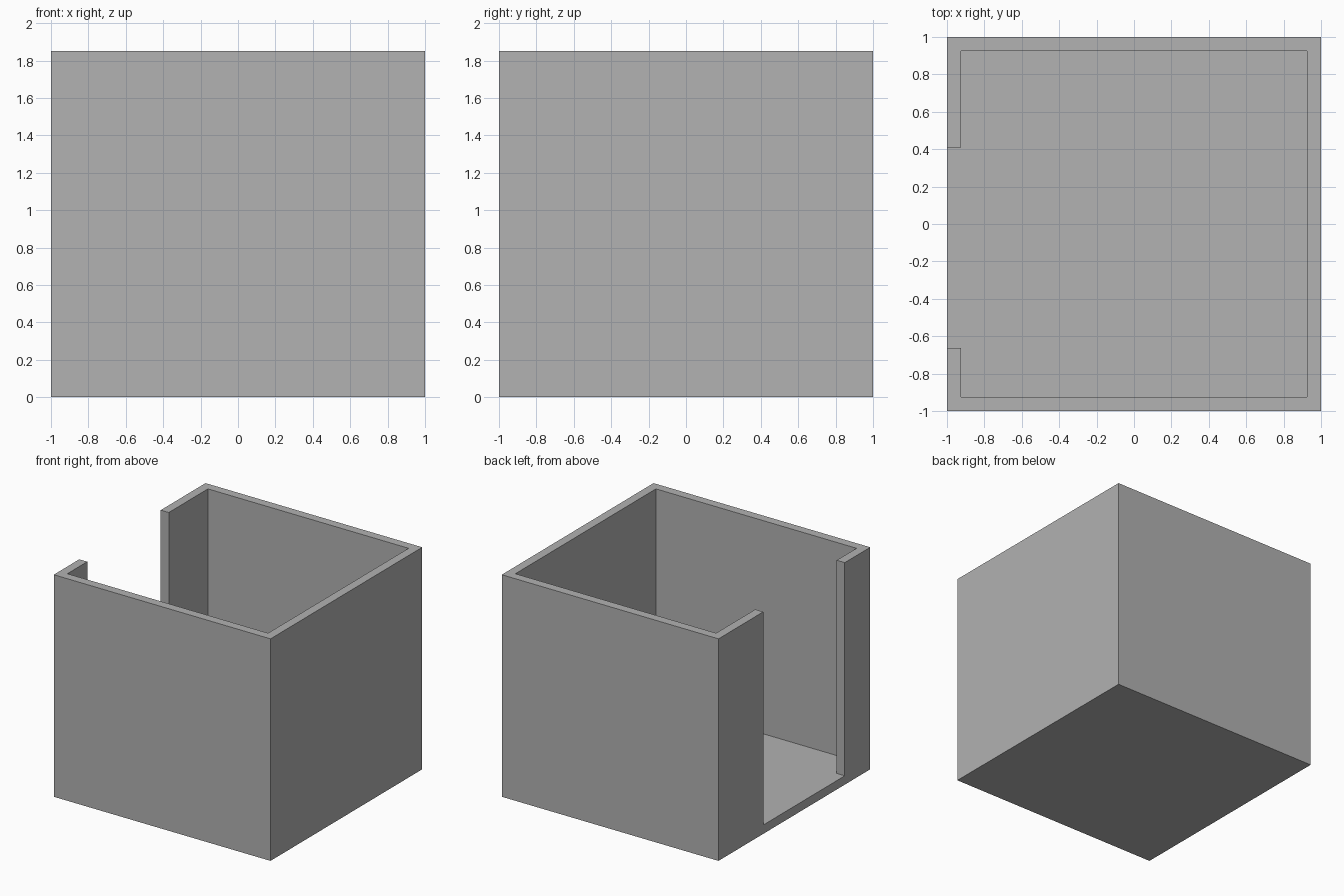
import bpy
import bmesh

default = bpy.data.objects.get("Cube")
if default:
    bpy.data.objects.remove(default, do_unlink=True)

HALF = 1.0
HEIGHT = 1.852
WALL = 0.074
INNER = HALF - WALL
DOOR_BACK, DOOR_FRONT = 0.41, -0.664

grey = bpy.data.materials.new("plain grey")
grey.use_nodes = True
colour = (0.445, 0.445, 0.445, 1)
grey.diffuse_color = colour
grey.node_tree.nodes["Principled BSDF"].inputs["Base Color"].default_value = colour


def prism(name, outline, bottom, top):
    """Extrude a plan outline upwards into a closed solid."""
    bm = bmesh.new()
    base = bm.faces.new([bm.verts.new((x, y, bottom)) for x, y in outline])
    result = bmesh.ops.extrude_face_region(bm, geom=[base])
    raised = [v for v in result["geom"] if isinstance(v, bmesh.types.BMVert)]
    bmesh.ops.translate(bm, verts=raised, vec=(0, 0, top - bottom))
    bmesh.ops.recalc_face_normals(bm, faces=bm.faces)
    mesh = bpy.data.meshes.new(name)
    bm.to_mesh(mesh)
    bm.free()
    mesh.materials.append(grey)
    obj = bpy.data.objects.new(name, mesh)
    bpy.context.collection.objects.link(obj)
    return obj


# Solid block for the open-topped box
box = prism("open_box", [(-HALF, -HALF), (HALF, -HALF), (HALF, HALF), (-HALF, HALF)], 0, HEIGHT)

# Cavity with a full-height doorway through the side wall, leaving the floor
OUT = -HALF - WALL
cavity = prism("cavity_cutter", [
    (-INNER, -INNER), (INNER, -INNER), (INNER, INNER), (-INNER, INNER),
    (-INNER, DOOR_BACK), (OUT, DOOR_BACK), (OUT, DOOR_FRONT), (-INNER, DOOR_FRONT),
], WALL, HEIGHT + WALL)
cavity.hide_render = True

cut = box.modifiers.new("hollow", "BOOLEAN")
cut.operation = "DIFFERENCE"
cut.solver = "EXACT"
cut.object = cavity

# Bake the cut and drop the cutter
bpy.context.view_layer.objects.active = box
bpy.ops.object.modifier_apply(modifier=cut.name)
bpy.data.objects.remove(cavity, do_unlink=True)
